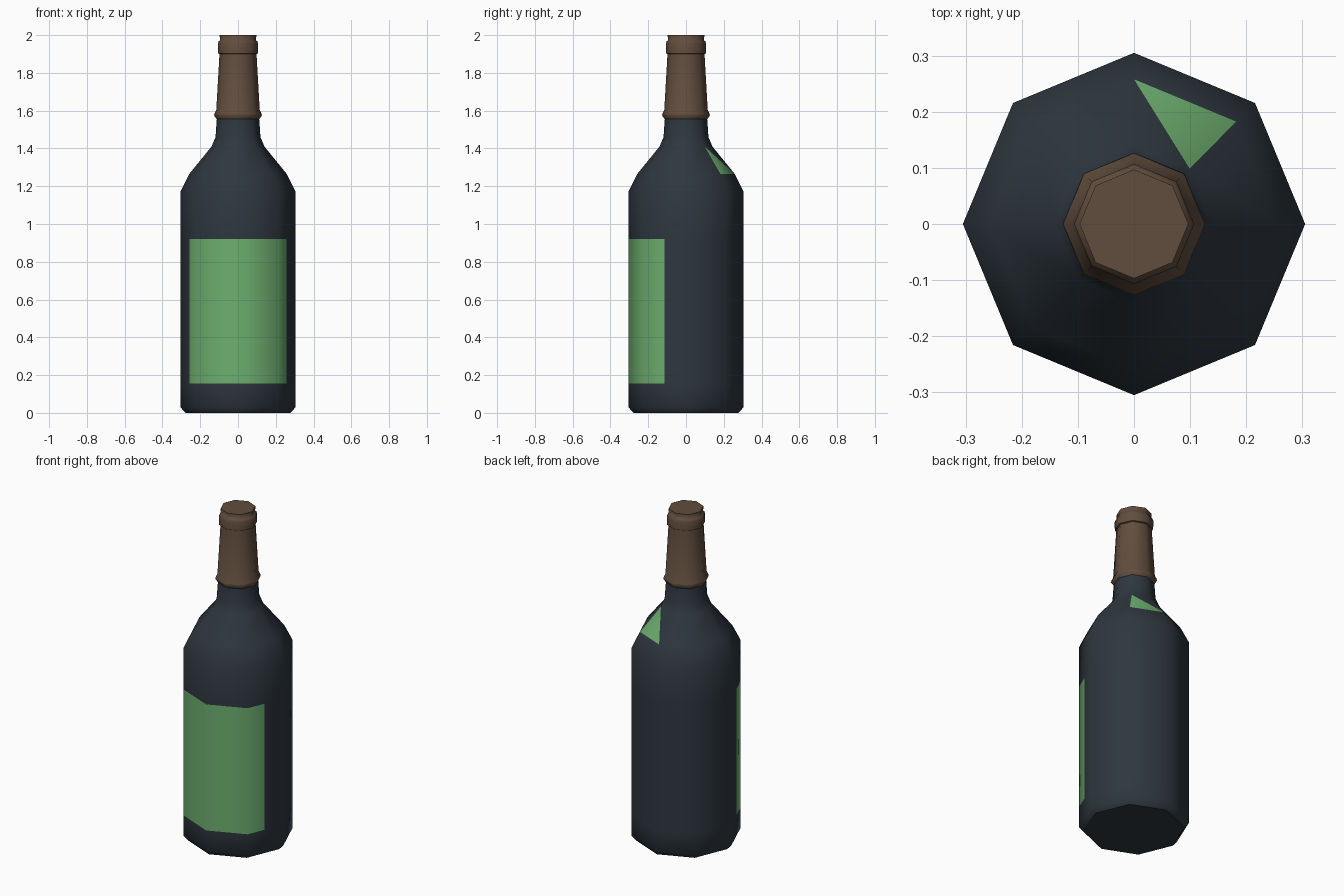
import bpy, bmesh
from math import cos, sin, pi, radians

SIDES = 8

cube = bpy.data.objects.get("Cube")
if cube:
    bpy.data.objects.remove(cube, do_unlink=True)


def material(name, color):
    mat = bpy.data.materials.new(name)
    mat.use_nodes = True
    mat.diffuse_color = color
    mat.node_tree.nodes["Principled BSDF"].inputs["Base Color"].default_value = color
    return mat


glass = material("dark glass", (0.027, 0.038, 0.050, 1))
paper = material("green paper", (0.155, 0.43, 0.160, 1))
foil = material("brown foil", (0.120, 0.075, 0.048, 1))


def lathe(profile, cap_bottom, cap_top):
    """Spin a (radius, z) profile into an eight-sided shell."""
    bm = bmesh.new()
    rings = [[bm.verts.new((r * cos(2 * pi * i / SIDES), r * sin(2 * pi * i / SIDES), z))
              for i in range(SIDES)] for r, z in profile]
    for low, high in zip(rings, rings[1:]):
        for i in range(SIDES):
            j = (i + 1) % SIDES
            bm.faces.new((low[i], low[j], high[j], high[i]))
    if cap_bottom:
        bm.faces.new(rings[0][::-1])
    if cap_top:
        bm.faces.new(rings[-1])
    return bm, rings


def finish(bm, name, mats):
    for f in bm.faces:
        f.smooth = True
        if len(f.verts) == SIDES:          # flat end caps
            for e in f.edges:
                e.smooth = False
    mesh = bpy.data.meshes.new(name)
    bm.to_mesh(mesh)
    bm.free()
    for m in mats:
        mesh.materials.append(m)
    obj = bpy.data.objects.new(name, mesh)
    bpy.context.collection.objects.link(obj)
    bpy.ops.object.select_all(action="DESELECT")
    obj.select_set(True)
    bpy.context.view_layer.objects.active = obj
    bpy.ops.object.shade_smooth_by_angle(angle=radians(60))
    return obj


# Glass body: base chamfer, straight wall, shoulder and neck
LABEL_LOW, LABEL_HIGH, LABEL_BACK = 0.155, 0.92, -0.115
body, rings = lathe([(0.278, 0), (0.305, 0.03), (0.305, 1.17), (0.258, 1.265),
                     (0.14, 1.41), (0.119, 1.46), (0.112, 1.56)], True, False)

# Triangular paper patch on the back left of the shoulder
a, b, c = rings[3][2], rings[3][1], rings[4][1]
bmesh.ops.connect_verts(body, verts=[a, c])
for f in body.faces:
    if {a, b, c} == set(f.verts):
        f.material_index = 1

# Front label cut into the wall
for level in (LABEL_LOW, LABEL_HIGH):
    bmesh.ops.bisect_plane(body, geom=body.verts[:] + body.edges[:] + body.faces[:],
                           plane_co=(0, 0, level), plane_no=(0, 0, 1))


def in_band(f):
    return LABEL_LOW < f.calc_center_median().z < LABEL_HIGH


band = [f for f in body.faces if in_band(f)]
geom = set(band) | {e for f in band for e in f.edges} | {v for f in band for v in f.verts}
bmesh.ops.bisect_plane(body, geom=list(geom), plane_co=(0, LABEL_BACK, 0), plane_no=(0, 1, 0))
for f in body.faces:
    if in_band(f) and f.calc_center_median().y < LABEL_BACK:
        f.material_index = 1
finish(body, "bottle_body", [glass, paper])

# Foil sleeve with flared lower rim, raised lip and flat top
sleeve, _ = lathe([(0.111, 1.553), (0.127, 1.575), (0.124, 1.587), (0.115, 1.605),
                   (0.098, 1.9), (0.106, 1.903), (0.107, 1.955), (0.102, 1.968),
                   (0.096, 1.972), (0.097, 2.0)], False, True)
finish(sleeve, "foil_sleeve", [foil])
